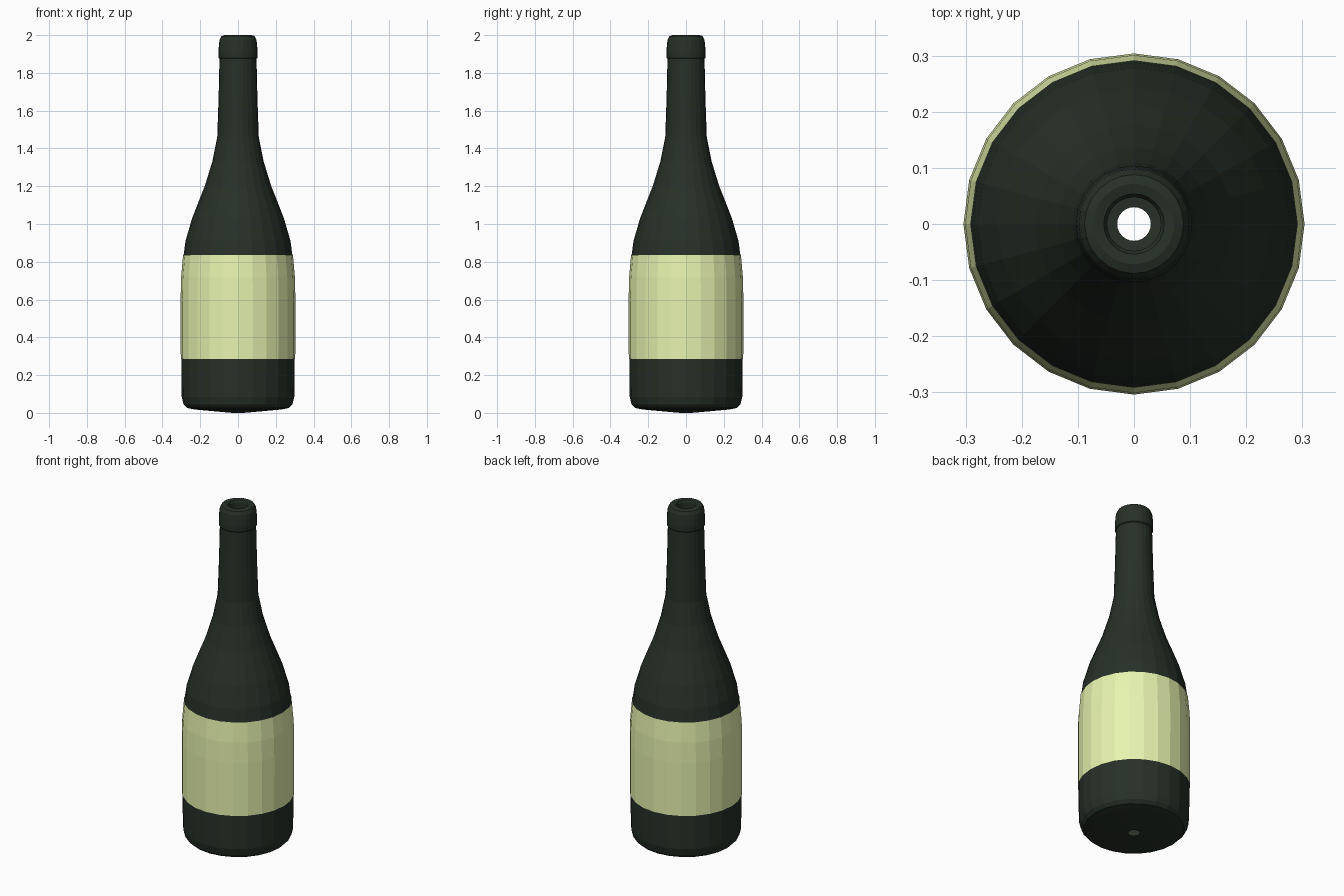
import bpy, bmesh, math

if "Cube" in bpy.data.objects:
    bpy.data.objects.remove(bpy.data.objects["Cube"])

SIDES = 24


def material(name, color):
    mat = bpy.data.materials.new(name)
    mat.diffuse_color = (*color, 1.0)
    mat.use_nodes = True
    mat.node_tree.nodes["Principled BSDF"].inputs["Base Color"].default_value = mat.diffuse_color
    return mat


def lathe(name, profile, mat):
    """Revolve (radius, height) points, listed bottom to top, around z."""
    bm = bmesh.new()
    rings = []
    for r, z in profile:
        rings.append([bm.verts.new((r * math.cos(i * math.tau / SIDES),
                                    r * math.sin(i * math.tau / SIDES), z))
                      for i in range(SIDES)])
    for a, b in zip(rings, rings[1:]):
        for i in range(SIDES):
            j = (i + 1) % SIDES
            bm.faces.new((a[i], a[j], b[j], b[i]))
    mesh = bpy.data.meshes.new(name)
    bm.to_mesh(mesh)
    bm.free()
    mesh.materials.append(mat)
    obj = bpy.data.objects.new(name, mesh)
    bpy.context.collection.objects.link(obj)
    return obj


glass = material("dark_glass", (0.02, 0.03, 0.021))
paper = material("label_paper", (0.80, 0.90, 0.43))

# Side wall shared by the bottle and its label
wall = [(0.300, 0.285), (0.301, 0.60), (0.298, 0.72), (0.288, 0.835)]

# Bottle: slightly domed base with a small hole, body, shoulder, neck, lip
base = [(0.03, 0.0), (0.23, 0.018), (0.27, 0.026), (0.288, 0.045), (0.298, 0.085)]
shoulder = [(0.278, 0.91), (0.243, 1.03), (0.212, 1.11), (0.176, 1.20),
            (0.136, 1.33), (0.110, 1.46)]
neck = [(0.103, 1.66), (0.098, 1.875)]
lip = [(0.103, 1.88), (0.104, 1.91), (0.101, 1.95), (0.098, 1.975),
       (0.088, 1.994), (0.072, 2.0), (0.054, 1.996), (0.048, 1.985), (0.048, 1.93)]
lathe("bottle", base + wall + shoulder + neck + lip, glass)

# Label: paper sleeve just outside the wall
lathe("label", [(r + 0.003, z) for r, z in wall], paper)
